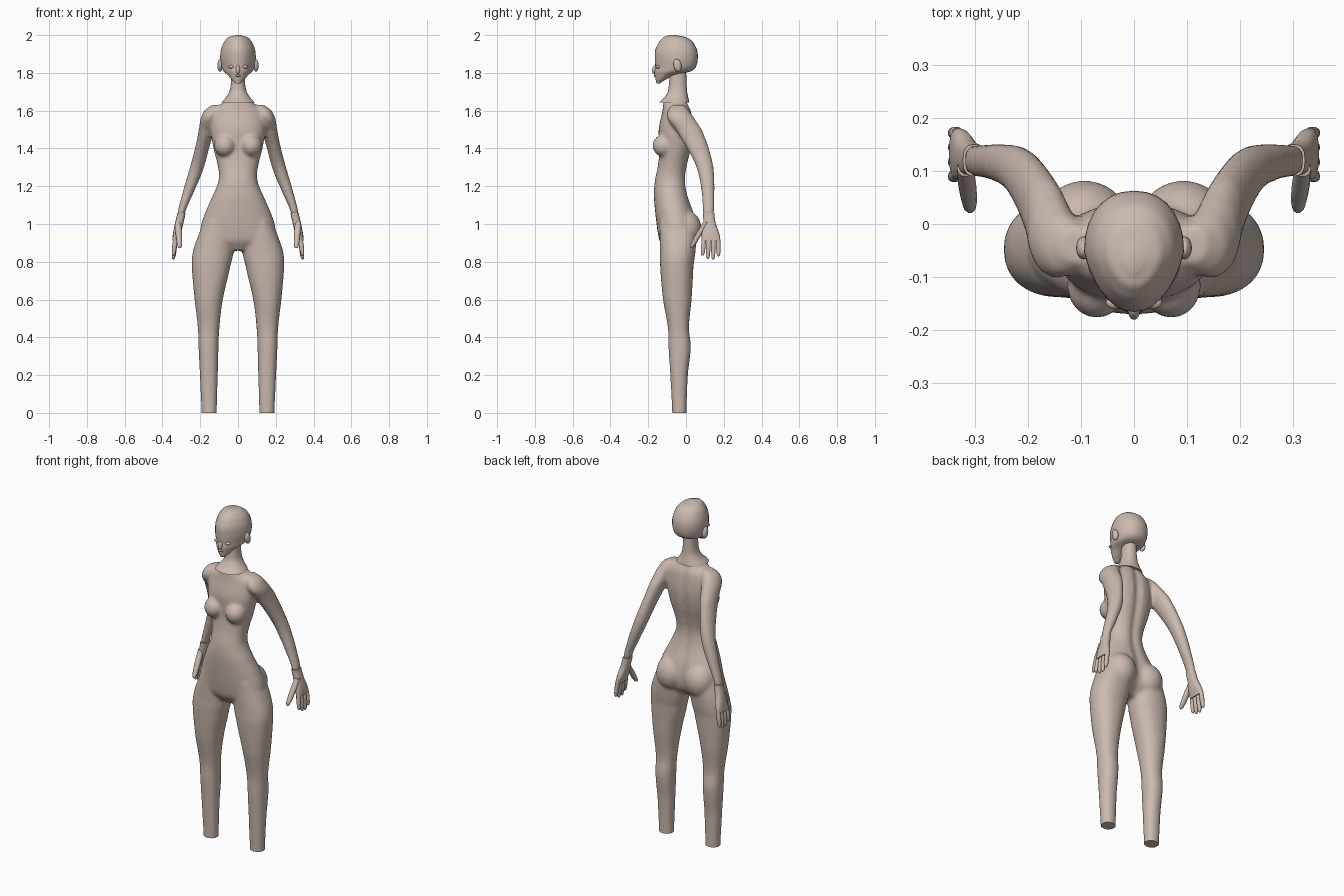
import bpy
import bmesh
import math
from mathutils import Matrix, Vector

cube = bpy.data.objects.get("Cube")
if cube:
    bpy.data.objects.remove(cube)

clay = bpy.data.materials.new("warm clay")
clay.use_nodes = True
clay.diffuse_color = (0.6, 0.49, 0.43, 1)
clay.node_tree.nodes["Principled BSDF"].inputs["Base Color"].default_value = clay.diffuse_color


def centred(rows):
    """Turn (z, half width, front, back) rows into full section bounds."""
    return [(z, -half, half, front, back) for z, half, front, back in rows]


def refine(rows, steps):
    """Catmull-Rom interpolation between section rows."""
    out = []
    for i in range(len(rows) - 1):
        a, b, c, d = (rows[max(i - 1, 0)], rows[i], rows[i + 1], rows[min(i + 2, len(rows) - 1)])
        for s in range(steps):
            t = s / steps
            out.append([
                q + t * (r - p + t * (2 * p - 5 * q + 4 * r - u + t * (3 * (q - r) + u - p))) / 2
                if k else q + t * (r - q)
                for k, (p, q, r, u) in enumerate(zip(a, b, c, d))])
    out.append(list(rows[-1]))
    return out


def loft(bm, rows, side=1, segments=28, steps=4, power=2.2, taper=0, groove=0):
    """Stack rounded horizontal sections given as (z, x0, x1, front, back)."""
    rings = []
    for z, x0, x1, y0, y1 in refine(rows, steps):
        ring = []
        for i in range(segments):
            angle = math.tau * i / segments
            c, s = math.cos(angle), math.sin(angle)
            u = math.copysign(abs(c) ** (2 / power), c)
            v = math.copysign(abs(s) ** (2 / power), s)
            u *= 1 - taper * max(0, -v)
            x = (x0 + x1) / 2 + u * (x1 - x0) / 2
            y = (y0 + y1) / 2 + v * (y1 - y0) / 2
            if v > 0:
                y -= groove * math.exp(-(x / 0.022) ** 2)
            ring.append(bm.verts.new((side * x, y, z)))
        rings.append(ring)
    for low, high in zip(rings, rings[1:]):
        for i in range(segments):
            j = (i + 1) % segments
            bm.faces.new((low[i], low[j], high[j], high[i]))
    bm.faces.new(rings[0])
    bm.faces.new(rings[-1])


def ball(bm, centre, size, tilt=0):
    matrix = (Matrix.Translation(centre) @ Matrix.Rotation(tilt, 4, "X")
              @ Matrix.Diagonal((*size, 1)))
    bmesh.ops.create_uvsphere(bm, u_segments=20, v_segments=12, radius=1, matrix=matrix)


def digit(bm, base, tip, thick, side):
    """Tapered finger between two points."""
    base, tip = Vector(base), Vector(tip)
    rows = []
    for t, scale in ((0, 0.9), (0.4, 1), (0.8, 0.85), (0.95, 0.6), (1, 0.25)):
        p, r = base.lerp(tip, t), thick * scale
        rows.append((p.z, p.x - r, p.x + r, p.y - r, p.y + r))
    loft(bm, rows, side, segments=10, steps=2)


def finish(bm, name):
    bmesh.ops.recalc_face_normals(bm, faces=bm.faces)
    mesh = bpy.data.meshes.new(name)
    bm.to_mesh(mesh)
    bm.free()
    mesh.materials.append(clay)
    obj = bpy.data.objects.new(name, mesh)
    bpy.context.collection.objects.link(obj)
    bpy.ops.object.select_all(action="DESELECT")
    obj.select_set(True)
    bpy.context.view_layer.objects.active = obj
    bpy.ops.object.shade_smooth_by_angle(angle=math.radians(50))
    return obj


# Body: torso, legs and arms fused into one skin
torso = centred([
    (1.65, 0.075, -0.12, 0.01), (1.6, 0.13, -0.125, 0.03), (1.5, 0.145, -0.145, 0.04),
    (1.4, 0.13, -0.14, 0.03), (1.3, 0.106, -0.15, 0.008), (1.23, 0.103, -0.165, 0.0),
    (1.15, 0.135, -0.17, 0.012), (1.05, 0.178, -0.162, 0.045), (0.97, 0.2, -0.152, 0.055),
    (0.91, 0.19, -0.14, 0.045), (0.86, 0.05, -0.11, 0.0)])
leg = [
    (1.02, 0.04, 0.18, -0.14, 0.045), (0.93, 0.02, 0.214, -0.14, 0.055),
    (0.85, 0.024, 0.24, -0.138, 0.05), (0.78, 0.04, 0.245, -0.137, 0.04),
    (0.6, 0.08, 0.23, -0.122, 0.03), (0.45, 0.098, 0.213, -0.096, 0.016),
    (0.35, 0.103, 0.209, -0.093, 0.026), (0.2, 0.107, 0.202, -0.083, 0.01),
    (-0.04, 0.113, 0.192, -0.072, 0.002)]
arm = [
    (1.63, 0.08, 0.14, -0.075, -0.005), (1.605, 0.09, 0.175, -0.095, 0.015),
    (1.56, 0.105, 0.198, -0.1, 0.045), (1.5, 0.125, 0.208, -0.055, 0.085),
    (1.4, 0.153, 0.228, 0.005, 0.122), (1.3, 0.18, 0.255, 0.055, 0.146),
    (1.2, 0.22, 0.285, 0.078, 0.152), (1.05, 0.282, 0.322, 0.09, 0.15)]

bm = bmesh.new()
loft(bm, torso, groove=0.014)
for side in (1, -1):
    loft(bm, leg, side)
    loft(bm, arm, side, power=2)
    ball(bm, (side * 0.07, -0.116, 1.415), (0.057, 0.062, 0.06))
    ball(bm, (side * 0.093, -0.005, 0.975), (0.088, 0.088, 0.1))
body = finish(bm, "body")
fuse = body.modifiers.new("Fuse", "REMESH")
fuse.mode = "VOXEL"
fuse.voxel_size = 0.009
fuse.use_smooth_shade = True
soften = body.modifiers.new("Soften", "SMOOTH")
soften.factor = 0.5
soften.iterations = 8
for modifier in (fuse, soften):
    bpy.ops.object.modifier_apply(modifier=modifier.name)

# Flat cut at the ankles
bm = bmesh.new()
bm.from_mesh(body.data)
cut = bmesh.ops.bisect_plane(bm, geom=bm.verts[:] + bm.edges[:] + bm.faces[:],
                             plane_co=(0, 0, 0), plane_no=(0, 0, 1), clear_inner=True)
bmesh.ops.holes_fill(bm, edges=[e for e in bm.edges if e.is_boundary], sides=0)
bm.to_mesh(body.data)
bm.free()
bpy.ops.object.shade_smooth_by_angle(angle=math.radians(50))

# Neck with flared collar
bm = bmesh.new()
loft(bm, centred([
    (1.84, 0.036, -0.085, 0.0), (1.74, 0.038, -0.09, 0.003), (1.7, 0.046, -0.096, 0.006),
    (1.67, 0.064, -0.115, 0.012), (1.642, 0.088, -0.142, 0.018)]))
finish(bm, "neck")

# Head with pointed chin
bm = bmesh.new()
loft(bm, centred([
    (2.0, 0.015, -0.09, -0.05), (1.99, 0.05, -0.118, 0.0), (1.965, 0.074, -0.142, 0.036),
    (1.92, 0.091, -0.163, 0.059), (1.87, 0.094, -0.165, 0.062), (1.83, 0.087, -0.163, 0.052),
    (1.808, 0.077, -0.167, 0.025), (1.79, 0.055, -0.165, -0.055),
    (1.765, 0.035, -0.161, -0.105), (1.745, 0.014, -0.157, -0.135)]), taper=0.25)
finish(bm, "head")

# Small face features
bm = bmesh.new()
ball(bm, (0, -0.165, 1.818), (0.011, 0.014, 0.024), tilt=-0.3)
ball(bm, (0, -0.163, 1.785), (0.014, 0.008, 0.006))
for side in (1, -1):
    ball(bm, (side * 0.035, -0.148, 1.832), (0.018, 0.012, 0.009))
finish(bm, "nose_lips_and_eyelids")

for side, label in ((1, "left"), (-1, "right")):
    # Ear
    bm = bmesh.new()
    ball(bm, (side * 0.095, -0.045, 1.84), (0.014, 0.021, 0.034), tilt=0.2)
    finish(bm, label + "_ear")

    # Hand: palm, four fingers and thumb
    bm = bmesh.new()
    loft(bm, [
        (1.058, 0.278, 0.322, 0.09, 0.15), (1.0, 0.29, 0.334, 0.092, 0.158),
        (0.95, 0.302, 0.344, 0.083, 0.176), (0.91, 0.316, 0.348, 0.082, 0.182)],
        side, segments=16, power=2.6)
    for i, tip_z in enumerate((0.832, 0.815, 0.812, 0.828)):
        digit(bm, (0.331, 0.095 + i * 0.025, 0.925), (0.342, 0.088 + i * 0.028, tip_z), 0.0125, side)
    digit(bm, (0.318, 0.105, 1.01), (0.308, 0.027, 0.872), 0.017, side)
    finish(bm, label + "_hand")
